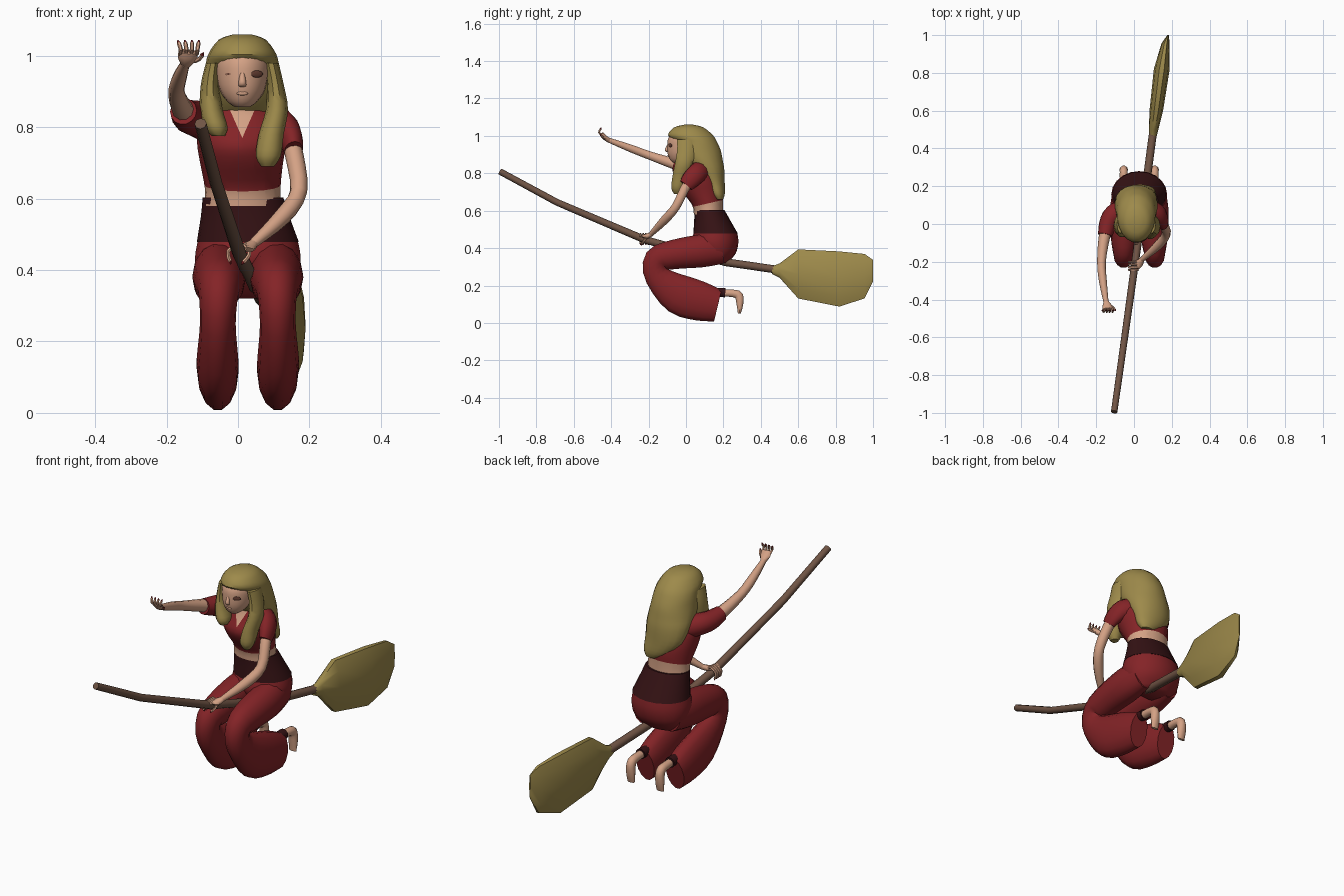
import bpy, bmesh, math
from mathutils import Vector

def material(name, rgb):
    m = bpy.data.materials.new(name)
    m.diffuse_color = (*rgb, 1)
    return m

RED = material("red cloth", (0.23, 0.017, 0.02))
DARK = material("dark cloth", (0.035, 0.006, 0.007))
SKIN = material("skin", (0.66, 0.36, 0.235))
HAIR = material("blond straw", (0.34, 0.255, 0.07))
WOOD = material("brown wood", (0.16, 0.088, 0.058))
EYE = material("eye brown", (0.12, 0.045, 0.03))
X, Y, Z = Vector((1, 0, 0)), Vector((0, 1, 0)), Vector((0, 0, 1))
CX = 0.0275  # middle of the hips

def finish(name, bm, *mats):
    bmesh.ops.recalc_face_normals(bm, faces=bm.faces)
    me = bpy.data.meshes.new(name)
    bm.to_mesh(me)
    bm.free()
    for m in mats:
        me.materials.append(m)
    ob = bpy.data.objects.new(name, me)
    bpy.context.collection.objects.link(ob)
    return ob

def smooth_path(st, k):
    """Catmull-Rom through the stations, k steps per span."""
    out = []
    for i in range(len(st) - 1):
        p0, p1, p2, p3 = st[max(i - 1, 0)], st[i], st[i + 1], st[min(i + 2, len(st) - 1)]
        for j in range(k):
            t = j / k
            out.append([0.5 * (2 * b + (c - a) * t + (2 * a - 5 * b + 4 * c - d) * t * t
                        + (3 * b - a - 3 * c + d) * t ** 3) for a, b, c, d in zip(p0, p1, p2, p3)])
    return out + [list(st[-1])]

def loft_bm(stations, sides=14, k=3, side=X, normal=None):
    """Stations are (x, y, z, half width, half depth); rings face the path or a fixed normal."""
    st = smooth_path([s if len(s) == 5 else (*s, s[3]) for s in stations], k)
    bm = bmesh.new()
    rings = []
    for i, s in enumerate(st):
        c = Vector(s[:3])
        t = normal or (Vector(st[min(i + 1, len(st) - 1)][:3]) - Vector(st[max(i - 1, 0)][:3])).normalized()
        u = (side - t * side.dot(t)).normalized()
        v = t.cross(u)
        rings.append([bm.verts.new(c + u * s[3] * math.cos(q) + v * s[4] * math.sin(q))
                      for q in (2 * math.pi * n / sides for n in range(sides))])
    for a, b in zip(rings, rings[1:]):
        for n in range(sides):
            m = (n + 1) % sides
            bm.faces.new((a[n], a[m], b[m], b[n]))
    bm.faces.new(rings[0])
    bm.faces.new(rings[-1])
    return bm

def loft(name, mat, stations, **kw):
    return finish(name, loft_bm(stations, **kw), mat)

# Broom: bent handle and flat straw brush
loft("broom_handle", WOOD, [(-0.105, -0.995, 0.81, .017), (-0.062, -0.69, 0.645, .018),
     (0.004, -0.22, 0.445, .02), (0.064, 0.21, 0.325, .021), (0.103, 0.5, 0.283, .021)], sides=8, k=1)
loft("broom_brush", HAIR, [(.10, .46, .283, .019, .022), (.104, .5, .28, .025, .04), (.118, .6, .262, .036, .138),
     (.147, .82, .235, .042, .155), (.167, .955, .25, .022, .125), (.18, 1.0, .28, .004, .06)],
     sides=10, k=1, normal=Y)

# Torso: shirt with a V neck and bare midriff, coloured by cut lines
bm = loft_bm([(.013, .12, .58, .108, .078), (.013, .115, .63, .106, .082), (.01, .09, .70, .116, .108),
              (.01, .075, .75, .124, .112), (.01, .075, .80, .122, .088), (.01, .07, .84, .095, .066),
              (.011, .055, .862, .055, .05), (.012, .04, .88, .036, .038), (.012, .03, .91, .033, .036)],
             sides=20, normal=Z)
hem = (Vector((0, 0, .612)), Vector((0, -.23, 1)))
vee = [(Vector((.012, 0, .77)), Vector((s * .095, 0, -.042))) for s in (1, -1)]
neck = (Vector((0, 0, .868)), Z)
for co, no in (hem, neck, *vee):
    bmesh.ops.bisect_plane(bm, geom=bm.verts[:] + bm.edges[:] + bm.faces[:], plane_co=co, plane_no=no, dist=1e-5)
for f in bm.faces:
    c = f.calc_center_median()
    below = (c - hem[0]).dot(hem[1]) < 0
    in_vee = c.y < .06 and all((c - co).dot(no) < 0 for co, no in vee)
    f.material_index = int(below or in_vee or c.z > neck[0].z)
finish("torso", bm, RED, SKIN)

# Wide belt and seat of the trousers
loft("belt", DARK, [(.014, .125, .603, .113, .081), (.02, .14, .55, .124, .096), (CX, .158, .478, .143, .119)],
     sides=20, normal=Z)
loft("trouser_seat", RED, [(CX, .158, .482, .14, .116), (CX, .155, .43, .148, .125), (CX, .165, .37, .135, .1),
     (CX, .17, .32, .10, .05)], sides=20, normal=Z)

# Legs: flared trousers, anklets and bare feet
for s, word in ((-1, "right"), (1, "left")):
    def at(off, rows):
        return [(CX + s * (off + r[0]), *r[1:]) for r in rows]
    loft(word + "_trouser_leg", RED, at(.08, [(-.005, .19, .40, .06, .085), (0, .08, .385, .075, .09),
         (0, -.07, .365, .07, .08), (.002, -.155, .335, .056, .072), (.004, -.153, .25, .05, .07),
         (.005, -.04, .155, .058, .11), (.004, .08, .115, .058, .107), (.004, .17, .092, .05, .088)]), sides=14)
    loft(word + "_anklet", DARK, at(.082, [(0, .15, .165, .024), (0, .21, .162, .026)]), k=1)
    loft(word + "_foot", SKIN, at(.082, [(0, .19, .16, .02), (0, .25, .158, .021), (0, .283, .145, .021, .024),
         (0, .288, .095, .023, .018), (0, .285, .05, .02, .008)]), sides=10)

# Sleeves and arms
loft("right_sleeve", RED, [(-.05, .08, .80, .055, .06), (-.11, .05, .822, .052), (-.138, 0, .83, .047),
     (-.153, -.06, .845, .038)])
loft("right_arm", SKIN, [(-.13, .02, .825, .032), (-.157, -.07, .853, .03), (-.172, -.2, .897, .023),
     (-.165, -.3, .935, .021), (-.147, -.42, .98, .013)], sides=10)
loft("left_sleeve", RED, [(.07, .08, .81, .055, .06), (.122, .06, .80, .045, .055), (.148, .025, .765, .034, .05),
     (.156, .0, .735, .026, .04)])
loft("left_arm", SKIN, [(.145, .03, .77, .025), (.158, -.005, .72, .026), (.17, -.055, .62, .024),
     (.125, -.115, .55, .024), (.04, -.19, .472, .013)], sides=10)

# Hands: palms, fingers and red nails
loft("right_palm", SKIN, [(-.147, -.41, .975, .013), (-.142, -.435, .992, .026, .014),
     (-.139, -.452, 1.012, .027, .011)], sides=10)
loft("left_palm", SKIN, [(.045, -.185, .475, .013), (.028, -.207, .464, .022, .014),
     (.012, -.22, .463, .024, .01)], sides=10)

def finger(name, pts, r=.006, side=X):
    loft(name, SKIN, [(*p, r) for p in pts], sides=6, k=2, side=side)
    a, b = Vector(pts[-2]), Vector(pts[-1])
    loft(name + "_nail", RED, [(*b, r * .9), (*(b + (b - a).normalized() * .009), r * .3)], sides=6, k=1, side=side)

for i in range(4):
    x = -.162 + .0155 * i
    finger(f"right_finger_{i + 1}", [(x, -.447, 1.005), (x + .002, -.465, 1.018), (x - .004 + .003 * i, -.457, 1.036)])
    y = -.243 + .014 * i
    finger(f"left_finger_{i + 1}", [(.022, y, .462), (0, y, .475), (-.028, y, .452), (-.022, y, .425)], side=Y)
finger("right_thumb", [(-.122, -.432, .985), (-.107, -.445, .992), (-.1, -.455, 1.003)])
finger("left_thumb", [(.032, -.205, .46), (.03, -.225, .44), (.015, -.235, .422)], side=Y)

# Head with nose, lips and eyes
loft("head", SKIN, [(.012, -.045, .856, .02, .022), (.012, -.035, .872, .042, .05), (.012, -.015, .905, .064, .083),
     (.012, -.003, .95, .074, .097), (.012, .003, .99, .073, .097), (.012, .01, 1.035, .05, .07)],
     sides=20, normal=Z)
loft("nose", SKIN, [(.012, -.093, .955, .006), (.012, -.102, .93, .01), (.012, -.1, .917, .011, .009),
     (.012, -.092, .912, .006)], sides=8, normal=Z)

def blob(name, mat, loc, size, turn=0):
    bpy.ops.mesh.primitive_uv_sphere_add(segments=12, ring_count=8, location=loc, rotation=(0, 0, turn))
    ob = bpy.context.object
    ob.name, ob.scale = name, size
    ob.data.materials.append(mat)

for s, word in ((-1, "right"), (1, "left")):
    blob(word + "_eye", EYE, (.017 + s * .036, -.0845, .949), (.019, .0045, .010), s * .5)
blob("lips", SKIN, (.012, -.092, .895), (.016, .006, .006))

# Hair: cap falling down the back, plus two front locks
loft("hair_back", HAIR, [(.012, .015, 1.06, .025, .025), (.012, .015, 1.045, .066, .08),
     (.012, .024, 1.003, .096, .122), (.012, .056, .965, .103, .113), (.012, .068, .92, .108, .12),
     (.012, .09, .87, .113, .108), (.012, .12, .82, .112, .086), (.018, .15, .75, .098, .058),
     (.045, .168, .69, .07, .04), (.065, .178, .66, .035, .02)], sides=18, normal=Z)
loft("hair_lock_right", HAIR, [(-.07, .0, .98, .02, .05), (-.078, .0, .92, .026, .05), (-.075, -.012, .85, .032, .05),
     (-.062, -.025, .80, .033, .045), (-.055, -.033, .775, .018, .025)], sides=10, normal=Z)
loft("hair_lock_left", HAIR, [(.092, .0, .98, .022, .05), (.104, .0, .92, .024, .05), (.109, -.012, .85, .031, .05),
     (.093, -.03, .78, .035, .045), (.085, -.045, .72, .035, .035), (.083, -.045, .69, .018, .02)],
     sides=10, normal=Z)

# Smooth shading with crisp edges
bpy.ops.object.select_all(action='SELECT')
bpy.context.view_layer.objects.active = bpy.data.objects["head"]
bpy.ops.object.shade_smooth_by_angle(angle=math.radians(50))
